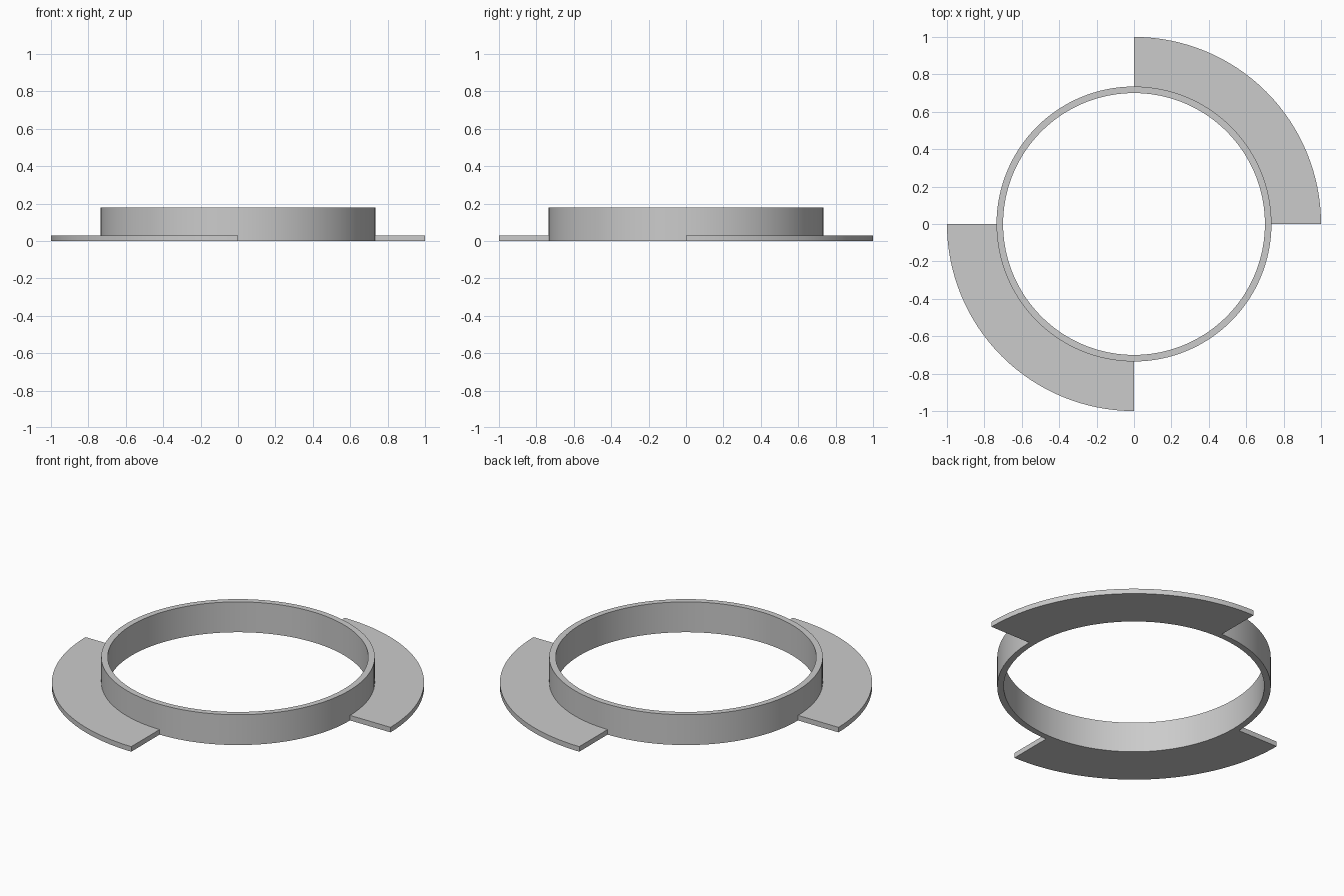
import bpy
import bmesh
from math import pi, radians
from mathutils import Vector

cube = bpy.data.objects.get("Cube")
if cube:
    bpy.data.objects.remove(cube, do_unlink=True)

INNER, WALL, RIM = 0.70, 0.735, 1.0
WALL_HEIGHT, FLANGE_HEIGHT = 0.18, 0.03

grey = bpy.data.materials.new("plain grey")
grey.use_nodes = True
colour = (0.6, 0.6, 0.6, 1)
grey.diffuse_color = colour
grey.node_tree.nodes["Principled BSDF"].inputs["Base Color"].default_value = colour


def swept_band(name, r_in, r_out, height, start, sweep, steps):
    """Spin a rectangular section around z; a full turn closes into a ring."""
    bm = bmesh.new()
    section = [(r_in, 0), (r_out, 0), (r_out, height), (r_in, height)]
    face = bm.faces.new([bm.verts.new((r, 0, z)) for r, z in section])
    full = sweep >= 2 * pi
    result = bmesh.ops.spin(bm, geom=[face, *face.verts, *face.edges],
                            cent=Vector(), axis=(0, 0, 1), angle=sweep,
                            steps=steps, use_duplicate=False)
    if full:
        # Drop the two coincident end caps and weld the seam
        caps = [f for f in bm.faces if abs(f.calc_center_median().y) < 1e-4
                and f.calc_center_median().x > 0 and abs(f.normal.z) < 0.5
                and all(abs(v.co.y) < 1e-4 for v in f.verts)]
        bmesh.ops.delete(bm, geom=caps, context='FACES_ONLY')
        bmesh.ops.remove_doubles(bm, verts=bm.verts, dist=1e-4)
    bmesh.ops.recalc_face_normals(bm, faces=bm.faces)
    mesh = bpy.data.meshes.new(name)
    bm.to_mesh(mesh)
    bm.free()
    mesh.materials.append(grey)
    obj = bpy.data.objects.new(name, mesh)
    obj.rotation_euler.z = start
    bpy.context.collection.objects.link(obj)
    bpy.ops.object.select_all(action='DESELECT')
    obj.select_set(True)
    bpy.context.view_layer.objects.active = obj
    bpy.ops.object.shade_smooth_by_angle(angle=radians(30))
    return obj


# Upright ring wall
swept_band("ring_wall", INNER, WALL, WALL_HEIGHT, 0, 2 * pi, 128)

# Two opposite quarter flanges around the foot of the wall
for name, start in (("back_left_flange", 0), ("front_right_flange", pi)):
    swept_band(name, WALL, RIM, FLANGE_HEIGHT, start, pi / 2, 32)
